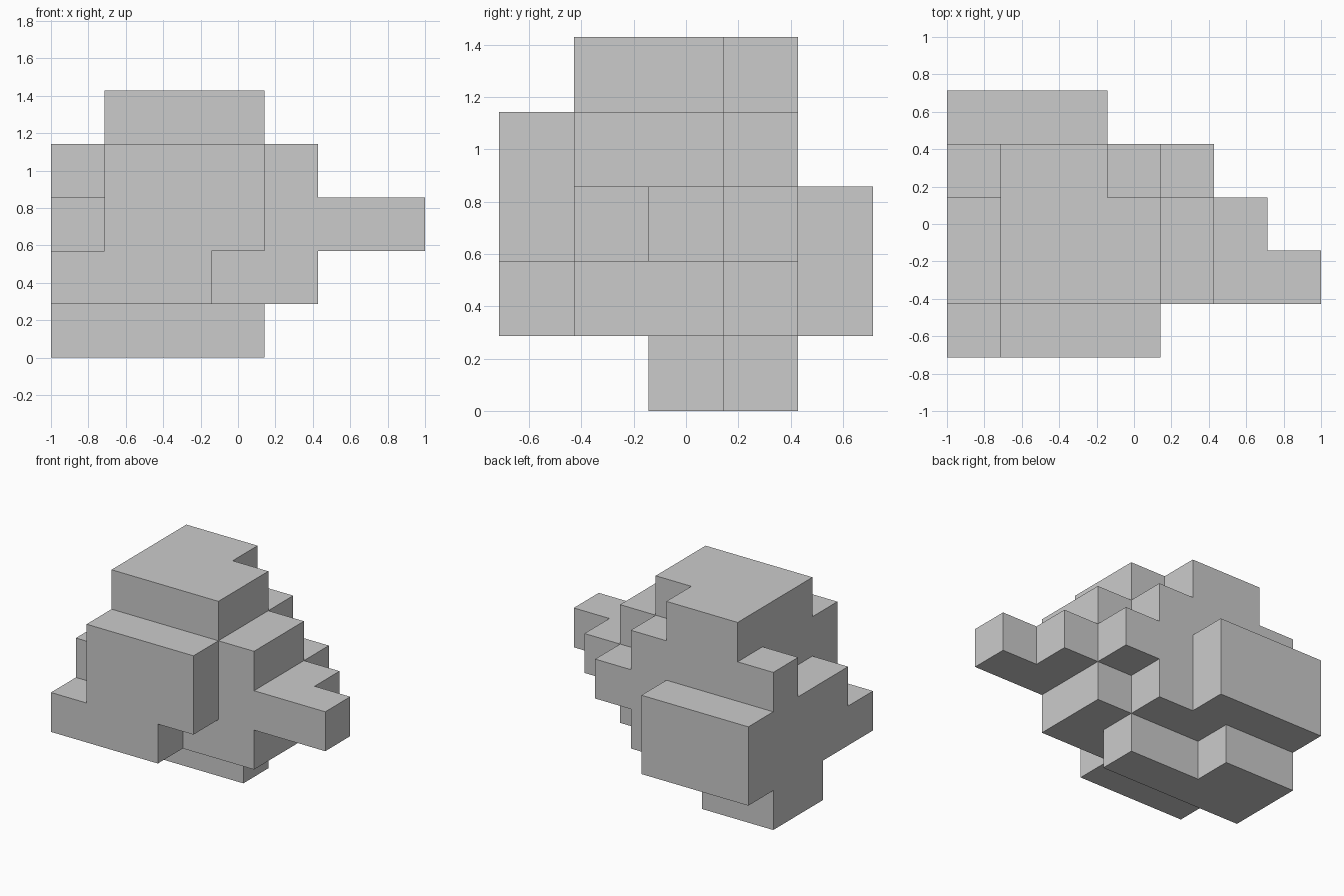
import bpy, bmesh, math
from mathutils import Vector

if "Cube" in bpy.data.objects:
    bpy.data.objects.remove(bpy.data.objects["Cube"])

U = 2 / 7  # block size

# Layers from bottom to top: {row from the front: (first block, end block) along x}
layers = [
    {2: (0, 4), 3: (0, 2)},                                      # foot
    {0: (0, 3), 1: (0, 5), 2: (0, 5), 3: (0, 4), 4: (0, 3)},     # lower body
    {0: (1, 4), 1: (0, 7), 2: (0, 6), 3: (0, 5), 4: (0, 3)},     # middle with side arm
    {0: (1, 4), 1: (1, 5), 2: (1, 5), 3: (0, 4)},                # upper body
    {1: (1, 4), 2: (1, 4), 3: (1, 3)},                           # cap
]
cells = {(x, y, z) for z, rows in enumerate(layers)
         for y, (a, b) in rows.items() for x in range(a, b)}

# Outer skin: one quad wherever a block meets open space
bm = bmesh.new()
for c in cells:
    for axis in range(3):
        for side in (-1, 1):
            n = Vector((0, 0, 0))
            n[axis] = side
            if tuple(int(c[i] + n[i]) for i in range(3)) in cells:
                continue
            s = Vector((0, 0, 0))
            s[(axis + 1) % 3] = 1
            t = n.cross(s)
            mid = Vector(c) + Vector((0.5, 0.5, 0.5)) + n / 2
            quad = [mid + (s * i + t * j) / 2
                    for i, j in ((-1, -1), (1, -1), (1, 1), (-1, 1))]
            bm.faces.new([bm.verts.new((p - Vector((3.5, 2.5, 0))) * U) for p in quad])

# Join the quads and merge flat areas
bmesh.ops.remove_doubles(bm, verts=bm.verts, dist=1e-4)
bmesh.ops.dissolve_limit(bm, angle_limit=math.radians(1), verts=bm.verts, edges=bm.edges)

mesh = bpy.data.meshes.new("stepped_block_body")
bm.to_mesh(mesh)
bm.free()
body = bpy.data.objects.new("stepped_block_body", mesh)
bpy.context.collection.objects.link(body)
